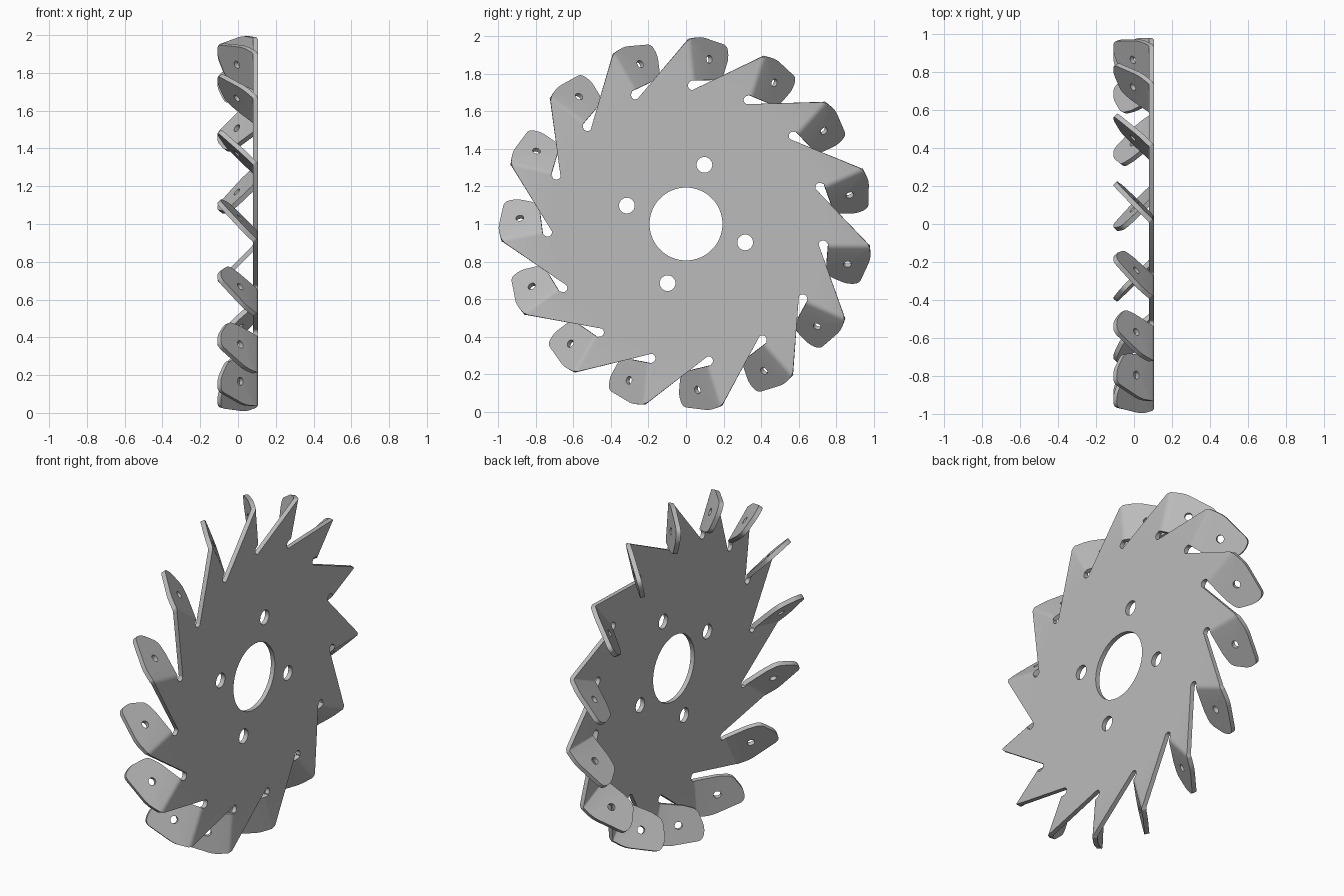
import bpy
import bmesh
from math import cos, sin, pi, radians
from mathutils import Matrix, Vector

cube = bpy.data.objects.get("Cube")
if cube:
    bpy.data.objects.remove(cube, do_unlink=True)

TEETH = 15
STEP = radians(360 / TEETH)
THICK = 0.026
FACE_X = 0.106          # outer face of the sheet
BEND_Z = -0.105         # where the fold starts on the first tooth
BEND_R = 0.04
BEND_ANGLE = pi / 4
ARC = BEND_R * BEND_ANGLE
SEGMENTS = 3


def circle(y, z, r, count):
    return [(y + r * cos(2 * pi * i / count), z + r * sin(2 * pi * i / count))
            for i in range(count)]


def rounded(points, cut):
    """Replace each corner that has a cut length with a small curve."""
    result = []
    for i, p in enumerate(points):
        p = Vector(p)
        if not cut[i]:
            result.append(p)
            continue
        before = Vector(points[i - 1]) - p
        after = Vector(points[(i + 1) % len(points)]) - p
        a = p + before.normalized() * cut[i]
        b = p + after.normalized() * cut[i]
        for k in range(6):
            t = k / 5
            result.append(a * (1 - t) ** 2 + p * 2 * t * (1 - t) + b * t * t)
    return result


def fill(loops):
    """Flat sheet in the yz plane, first loop outside, the others holes."""
    bm = bmesh.new()
    for loop in loops:
        verts = [bm.verts.new((0, y, z)) for y, z in loop]
        for i, v in enumerate(verts):
            bm.edges.new((verts[i - 1], v))
    bmesh.ops.triangle_fill(bm, edges=bm.edges[:], use_beauty=True,
                            use_dissolve=False, normal=(1, 0, 0))
    return bm


def turn(p, angle):
    y, z = p
    return (y * cos(angle) - z * sin(angle), y * sin(angle) + z * cos(angle))


# Toothed disc outline, one slot and tooth at a time
tip = (0.968, BEND_Z)
root = (0.757, BEND_Z)
slot = [(0.730 + 0.023 * cos(a), -0.110 + 0.023 * sin(a))
        for a in [radians(20 + 20 * i) for i in range(9)]]
tooth = [tip, root] + slot + [(0.709, -0.116)]
outline = [turn(p, -k * STEP) for k in range(TEETH) for p in tooth]

# Centre bore and four bolt holes
holes = [circle(0, 0, 0.194, 64)]
for k in range(4):
    y, z = turn((0.33, 0), radians(72.7 + 90 * k))
    holes.append(circle(y, z, 0.042, 24))
sheet = fill([outline] + holes)

# Flat tab pattern, measured away from the fold
pattern = [(tip[0], 0), (0.980, 0.027), (0.984, 0.105), (0.922, 0.2935),
           (0.855, 0.2935), (0.757, 0.235), (0.748, 0.16), (root[0], 0)]
tab_outline = rounded(pattern, [0, 0, 0.035, 0.03, 0.03, 0.03, 0, 0])
tab = fill([[(y, -s) for y, s in tab_outline], circle(0.86, -0.147, 0.021, 20)])
for k in range(1, SEGMENTS + 1):
    bmesh.ops.bisect_plane(tab, geom=tab.verts[:] + tab.edges[:] + tab.faces[:],
                           dist=1e-5, plane_co=(0, 0, -ARC * k / SEGMENTS),
                           plane_no=(0, 0, 1))

# Fold the tab over
for v in tab.verts:
    s = -v.co.z
    a = min(s, ARC) / BEND_R
    rest = max(s - ARC, 0)
    v.co.z = BEND_Z - BEND_R * sin(a) - rest * cos(a)
    v.co.x = -BEND_R * (1 - cos(a)) - rest * sin(a)
tab_mesh = bpy.data.meshes.new("tab_pattern")
tab.to_mesh(tab_mesh)
tab.free()

# Repeat the tab round the disc and weld it on
for k in range(TEETH):
    sheet.from_mesh(tab_mesh)
    tab_mesh.transform(Matrix.Rotation(STEP, 4, 'X'))
bpy.data.meshes.remove(tab_mesh)
bmesh.ops.remove_doubles(sheet, verts=sheet.verts[:], dist=0.0005)
sheet.normal_update()
for f in sheet.faces:
    if f.normal.x < 0:
        f.normal_flip()
bmesh.ops.translate(sheet, verts=sheet.verts[:], vec=(FACE_X, 0, 1))

mesh = bpy.data.meshes.new("toothed_disc")
sheet.to_mesh(mesh)
sheet.free()
disc = bpy.data.objects.new("toothed_disc", mesh)
bpy.context.collection.objects.link(disc)

# Plain grey metal
grey = bpy.data.materials.new("grey_metal")
grey.use_nodes = True
colour = (0.5, 0.5, 0.5, 1)
grey.diffuse_color = colour
grey.node_tree.nodes["Principled BSDF"].inputs["Base Color"].default_value = colour
mesh.materials.append(grey)

# Sheet thickness and shading
bpy.ops.object.select_all(action='DESELECT')
disc.select_set(True)
bpy.context.view_layer.objects.active = disc
solid = disc.modifiers.new("thickness", 'SOLIDIFY')
solid.thickness = THICK
solid.offset = -1
solid.use_even_offset = True
bpy.ops.object.modifier_apply(modifier=solid.name)
bpy.ops.object.shade_smooth_by_angle(angle=radians(30))
